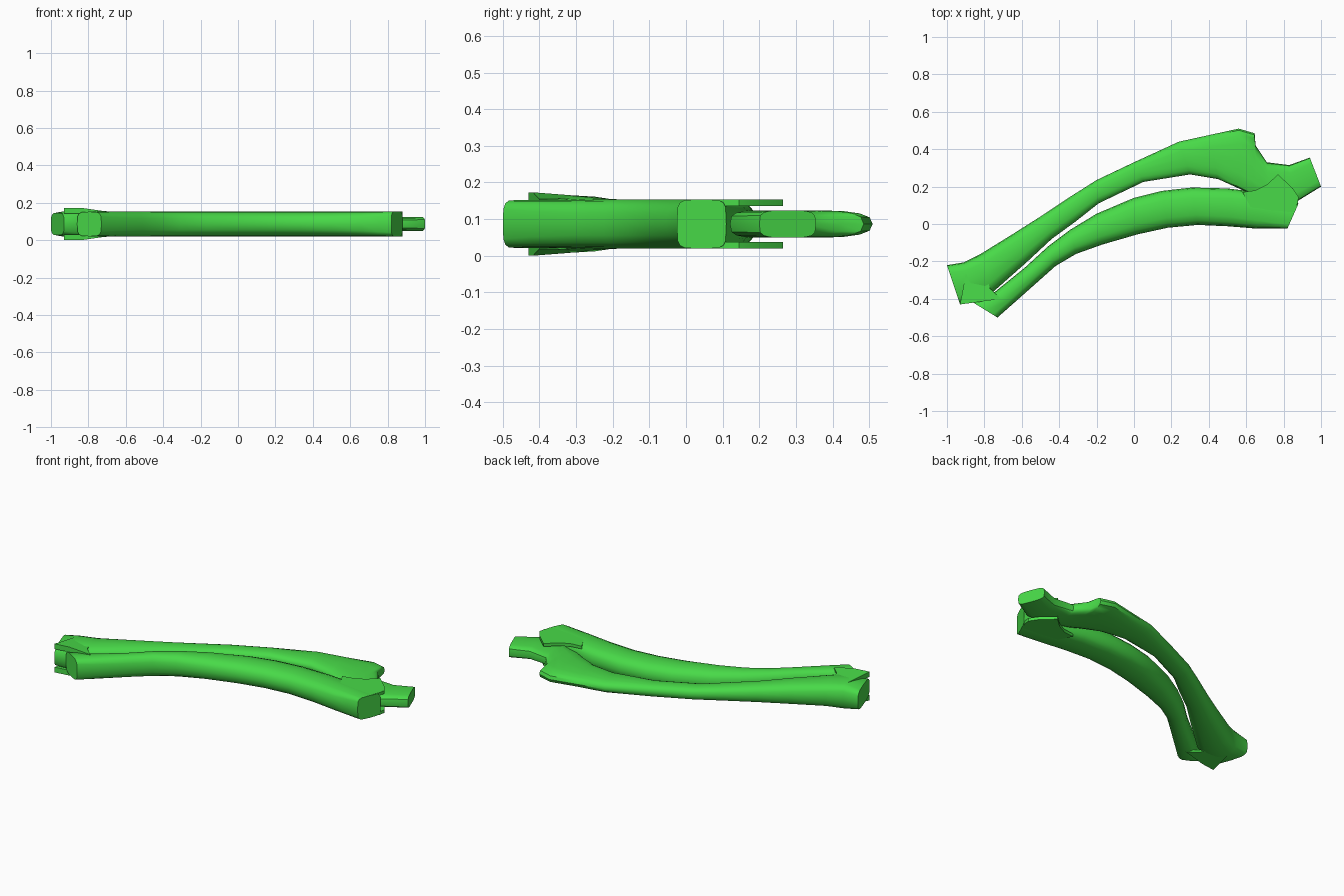
import bpy, bmesh, math
from mathutils import Vector

ZC = 0.0865
mat = bpy.data.materials.new("green")
mat.diffuse_color = (0.065, 0.7, 0.065, 1)


def finish(name, bm, angle=40):
    bmesh.ops.recalc_face_normals(bm, faces=bm.faces)
    me = bpy.data.meshes.new(name)
    bm.to_mesh(me)
    bm.free()
    ob = bpy.data.objects.new(name, me)
    bpy.context.collection.objects.link(ob)
    me.materials.append(mat)
    bpy.ops.object.select_all(action='DESELECT')
    ob.select_set(True)
    bpy.context.view_layer.objects.active = ob
    bpy.ops.object.shade_smooth_by_angle(angle=math.radians(angle))
    return ob


# Loft of rounded sections: each station = back edge x,y, front edge x,y, half thickness, squareness
def shaft(name, stations, sides=16):
    bm = bmesh.new()
    rings = []
    for ax, ay, bx, by, h, n in stations:
        a, b = Vector((ax, ay, ZC)), Vector((bx, by, ZC))
        mid, half = (a + b) / 2, (a - b) / 2
        ring = []
        for i in range(sides):
            t = 2 * math.pi * i / sides
            c, s = math.cos(t), math.sin(t)
            u = math.copysign(abs(c) ** (2 / n), c)
            v = math.copysign(abs(s) ** (2 / n), s)
            ring.append(bm.verts.new(mid + half * u + Vector((0, 0, h * v))))
        rings.append(ring)
    for r, q in zip(rings, rings[1:]):
        for i in range(sides):
            j = (i + 1) % sides
            bm.faces.new((r[i], r[j], q[j], q[i]))
    bm.faces.new(rings[0])
    bm.faces.new(rings[-1])
    return finish(name, bm)


# Thin plate above (side=1) or below (side=-1): outline points x, y, outer height; common inner height
def flap(name, outline, inner, side):
    bm = bmesh.new()
    lo = [bm.verts.new((x, y, ZC + side * inner)) for x, y, h in outline]
    hi = [bm.verts.new((x, y, ZC + side * h)) for x, y, h in outline]
    bm.faces.new(lo)
    bm.faces.new(hi)
    for i in range(len(lo)):
        j = (i + 1) % len(lo)
        bm.faces.new((lo[i], lo[j], hi[j], hi[i]))
    return finish(name, bm, 30)


# Long back bone with the thin right tip
shaft("back_bone", [
    (-1.0, -0.22, -0.93, -0.43, 0.06, 4),
    (-0.91, -0.205, -0.84, -0.41, 0.078, 3.5),
    (-0.82, -0.16, -0.75, -0.36, 0.072, 3),
    (-0.65, -0.055, -0.58, -0.21, 0.064, 2.6),
    (-0.5, 0.04, -0.44, -0.08, 0.053, 2.5),
    (-0.35, 0.14, -0.31, 0.015, 0.044, 2.5),
    (-0.2, 0.235, -0.19, 0.11, 0.0375, 2.5),
    (0.0, 0.33, 0.05, 0.225, 0.0375, 2.5),
    (0.24, 0.44, 0.3, 0.265, 0.0375, 2.5),
    (0.4, 0.475, 0.45, 0.24, 0.0375, 2.5),
    (0.56, 0.51, 0.56, 0.19, 0.0375, 2.7),
    (0.645, 0.485, 0.61, 0.165, 0.0375, 3),
    (0.65, 0.42, 0.66, 0.15, 0.0375, 3),
    (0.71, 0.33, 0.73, 0.125, 0.0375, 3),
    (0.83, 0.315, 0.87, 0.12, 0.0375, 3.5),
    (0.94, 0.355, 1.0, 0.2, 0.0375, 4)])

# Shorter front bone
shaft("front_bone", [
    (-0.86, -0.42, -0.73, -0.5, 0.066, 4),
    (-0.74, -0.36, -0.645, -0.425, 0.066, 3),
    (-0.58, -0.23, -0.51, -0.305, 0.066, 2.5),
    (-0.46, -0.12, -0.42, -0.225, 0.0675, 2.5),
    (-0.34, -0.03, -0.31, -0.16, 0.0675, 2.5),
    (-0.2, 0.055, -0.17, -0.11, 0.0675, 2.5),
    (0.0, 0.14, 0.02, -0.055, 0.0675, 2.5),
    (0.15, 0.177, 0.18, -0.02, 0.0675, 2.5),
    (0.31, 0.195, 0.34, -0.005, 0.0675, 2.5),
    (0.5, 0.19, 0.5, -0.012, 0.0675, 2.7),
    (0.66, 0.17, 0.66, -0.025, 0.0675, 3.2),
    (0.77, 0.14, 0.75, -0.025, 0.0675, 4),
    (0.88, 0.11, 0.82, -0.025, 0.0675, 5)])

for side, label in ((1, "top"), (-1, "bottom")):
    # Plates of the back bone gripping the front bone's left end
    flap("left_flap_" + label, [
        (-0.93, -0.43, 0.0865), (-0.84, -0.418, 0.0865), (-0.71, -0.40, 0.068),
        (-0.77, -0.345, 0.069), (-0.80, -0.24, 0.066), (-0.9, -0.27, 0.075)], 0.055, side)
    # Plates of the front bone gripping the back bone's right end
    flap("right_flap_" + label, [
        (0.58, 0.17, 0.066), (0.65, 0.18, 0.0675), (0.71, 0.21, 0.0675), (0.77, 0.265, 0.0675),
        (0.85, 0.19, 0.0675), (0.88, 0.145, 0.0675), (0.875, 0.11, 0.0675),
        (0.85, 0.06, 0.0665), (0.64, 0.06, 0.0665)], 0.049, side)
